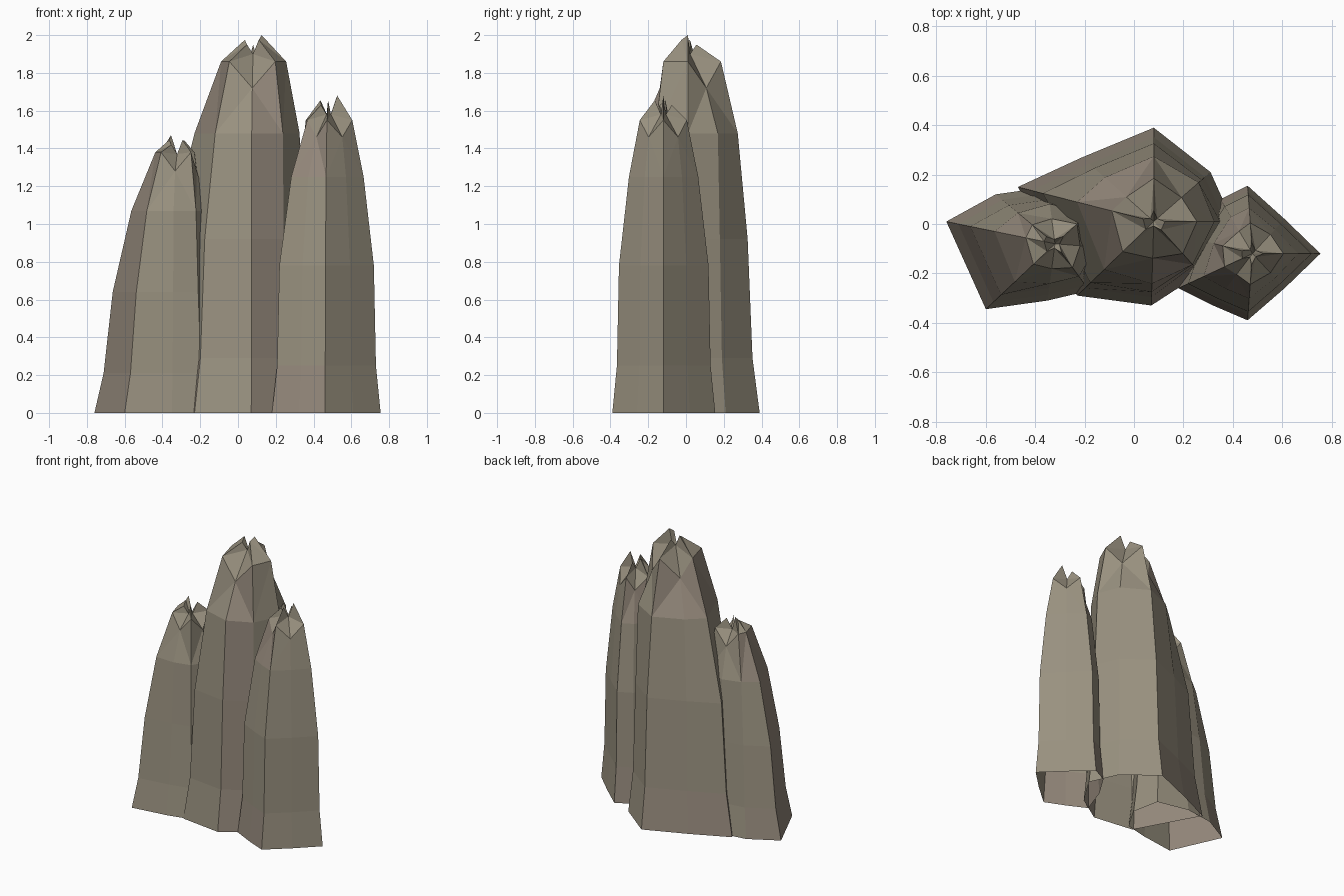
import bpy, bmesh
from mathutils import Vector

old = bpy.data.objects.get("Cube")
if old:
    bpy.data.objects.remove(old, do_unlink=True)


def make_material(name, colour):
    mat = bpy.data.materials.new(name)
    mat.use_nodes = True
    mat.diffuse_color = (*colour, 1)
    mat.node_tree.nodes["Principled BSDF"].inputs["Base Color"].default_value = (*colour, 1)
    return mat


STONE = make_material("grey stone", (0.32, 0.285, 0.215))
BROWN = make_material("brown stone", (0.30, 0.25, 0.20))


def spire(name, centre, base, low, bands, shoulder, top, brown_side=None):
    """Loft a faceted rock from its base outline to a jagged, split tip.
    low: outline corners that end in a notch
    bands: (height, share of base radius kept, added radius)
    shoulder: (radius, high z, notch z)"""
    bm = bmesh.new()
    mid = Vector(centre)
    spokes = [Vector(p) - mid for p in base]
    n = len(spokes)

    def point(spoke, radius, z):
        flat = mid + spoke.normalized() * radius
        return bm.verts.new((flat.x, flat.y, z))

    # Body rings
    rings = [[point(s, s.length * keep + add, z) for s in spokes]
             for z, keep, add in bands]
    # Shoulder and tip rings dip at the notches
    radius, high_z, low_z = shoulder
    rings.append([point(s, radius * (0.85 if i in low else 1),
                        low_z if i in low else high_z)
                  for i, s in enumerate(spokes)])
    rings.append([point(s, 0.018 if i in low else 0.045,
                        top - (0.1 if i in low else 0.025 * (i % 3)))
                  for i, s in enumerate(spokes)])
    pit = bm.verts.new((mid.x, mid.y, top - 0.13))

    for level, (a, b) in enumerate(zip(rings, rings[1:])):
        for i in range(n):
            j = (i + 1) % n
            face = bm.faces.new((a[i], a[j], b[j], b[i]))
            face.normal_update()
            weathered = level in (0, 3) and face.normal.x < -0.3
            if i == brown_side and level < 4 or weathered:
                face.material_index = 1
    for i in range(n):
        bm.faces.new((rings[-1][i], rings[-1][(i + 1) % n], pit))

    # Split the bent panels of the crown into flat facets
    crown = [f for f in bm.faces if len(f.verts) == 4
             and max(v.co.z for v in f.verts) > low_z - 0.01]
    bmesh.ops.triangulate(bm, faces=crown)

    mesh = bpy.data.meshes.new(name)
    bm.to_mesh(mesh)
    bm.free()
    mesh.materials.append(STONE)
    mesh.materials.append(BROWN)
    obj = bpy.data.objects.new(name, mesh)
    bpy.context.collection.objects.link(obj)


# Tall central spire
spire("central_spire", (0.08, 0.01),
      [(0.40, 0.01), (0.31, 0.21), (0.08, 0.39), (-0.21, 0.27),
       (-0.47, 0.15), (-0.23, -0.29), (0.07, -0.33), (0.27, -0.2)],
      {1, 3, 6},
      [(0, 1, 0), (0.29, 0.9, 0), (0.92, 0.78, 0.02), (1.48, 0.3, 0.15)],
      (0.175, 1.86, 1.72), 2.0, brown_side=6)

# Short spire on the model's right
spire("right_spire", (-0.32, -0.08),
      [(-0.08, -0.1), (-0.12, 0.1), (-0.35, 0.15), (-0.56, 0.12),
       (-0.76, 0.01), (-0.6, -0.345), (-0.35, -0.31), (-0.18, -0.27)],
      {0, 2, 6},
      [(0, 1, 0), (0.21, 0.89, 0), (0.64, 0.78, 0), (1.07, 0.4, 0.07)],
      (0.12, 1.38, 1.28), 1.47, brown_side=4)

# Middle-height spire on the model's left
spire("left_spire", (0.48, -0.12),
      [(0.755, -0.12), (0.61, 0.02), (0.46, 0.155), (0.35, 0.1),
       (0.25, -0.06), (0.18, -0.26), (0.32, -0.33), (0.46, -0.39),
       (0.61, -0.26)],
      {1, 3, 6, 8},
      [(0, 1, 0), (0.25, 0.91, 0), (0.78, 0.87, 0), (1.25, 0.6, 0.02)],
      (0.125, 1.55, 1.46), 1.68)
